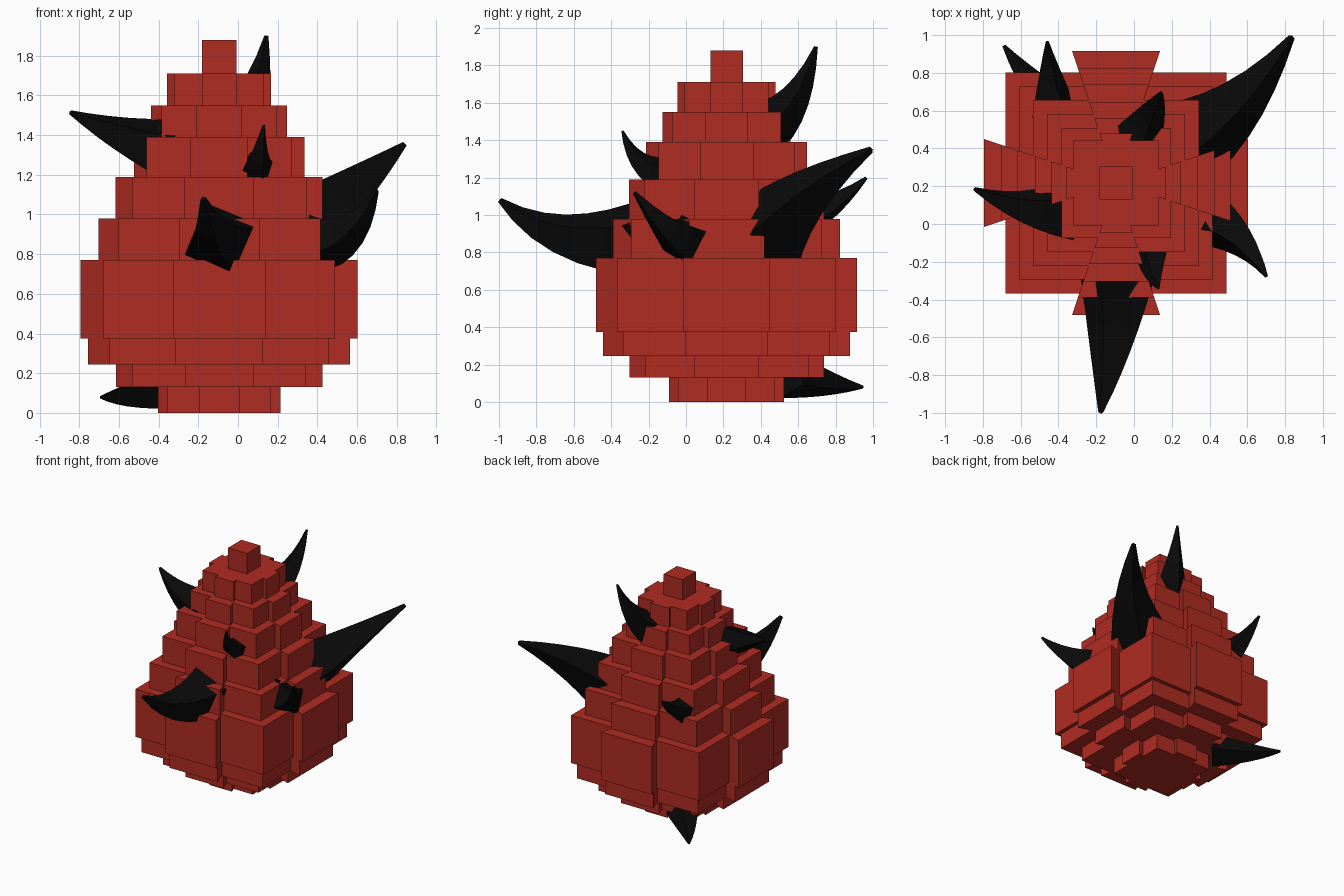
import bpy, bmesh, math
from mathutils import Vector, Matrix

if "Cube" in bpy.data.objects:
    bpy.data.objects.remove(bpy.data.objects["Cube"])


def material(name, rgb):
    m = bpy.data.materials.new(name)
    m.diffuse_color = (*rgb, 1)
    m.use_nodes = True
    m.node_tree.nodes["Principled BSDF"].inputs["Base Color"].default_value = m.diffuse_color
    return m


RED = material("brick red", (0.43, 0.025, 0.016))
BLACK = material("horn black", (0.003, 0.003, 0.003))
CX, CY, FLARE = -0.095, 0.217, 0.333


def finish(bm, name, mat):
    bmesh.ops.recalc_face_normals(bm, faces=bm.faces)
    me = bpy.data.meshes.new(name)
    bm.to_mesh(me)
    bm.free()
    me.materials.append(mat)
    ob = bpy.data.objects.new(name, me)
    bpy.context.collection.objects.link(ob)
    return ob


def tier(name, z0, z1, outer, square):
    """Square slab with a flared wedge block standing out of each side."""
    bm = bmesh.new()
    side = [(square, -square)]
    if outer > square:
        side += [(square, -FLARE * square), (outer, -FLARE * outer),
                 (outer, FLARE * outer), (square, FLARE * square)]
    ring = []
    for q in range(4):
        rot = Matrix.Rotation(q * math.pi / 2, 3, 'Z')
        for x, y in side:
            ring.append(bm.verts.new(rot @ Vector((x, y, 0)) + Vector((CX, CY, z0))))
    base = bm.faces.new(ring)
    top = bmesh.ops.extrude_face_region(bm, geom=[base], use_keep_orig=True)
    verts = [g for g in top['geom'] if isinstance(g, bmesh.types.BMVert)]
    bmesh.ops.translate(bm, verts=verts, vec=(0, 0, z1 - z0))
    finish(bm, name, RED)


def horn(name, base, bend, tip, radius, roll=22, steps=6, sides=4):
    """Four-sided tapering horn swept along a quadratic curve."""
    p0, p1, p2 = Vector(base), Vector(bend), Vector(tip)
    bm = bmesh.new()
    rings, prev = [], None
    for i in range(steps + 1):
        t = i / steps
        p = p0 * (1 - t) ** 2 + p1 * 2 * t * (1 - t) + p2 * t * t
        tan = ((p1 - p0) * (1 - t) + (p2 - p1) * t).normalized()
        if prev is None:
            u = tan.cross(Vector((0, 0, 1))).normalized()
            u.rotate(Matrix.Rotation(math.radians(roll), 3, tan))
        else:
            u.rotate(prev.rotation_difference(tan))
        prev = tan.copy()
        v = tan.cross(u)
        r = radius * (1 - 0.93 * t)
        rings.append([bm.verts.new(p + r * (u * math.cos(a) + v * math.sin(a)))
                      for a in (2 * math.pi * k / sides for k in range(sides))])
    for a, b in zip(rings, rings[1:]):
        for k in range(sides):
            n = (k + 1) % sides
            bm.faces.new((a[k], a[n], b[n], b[k]))
    bm.faces.new(rings[0])
    bm.faces.new(rings[-1])
    finish(bm, name, BLACK)


# Stepped body: bottom z, top z, wedge reach, square half width
tiers = [(0.00, 0.13, 0.308, 0.26), (0.13, 0.245, 0.52, 0.437),
         (0.245, 0.375, 0.66, 0.553), (0.375, 0.77, 0.698, 0.585),
         (0.77, 0.98, 0.607, 0.51), (0.98, 1.19, 0.522, 0.44),
         (1.19, 1.39, 0.43, 0.365), (1.39, 1.55, 0.343, 0.29),
         (1.55, 1.71, 0.262, 0.225), (1.71, 1.88, 0.087, 0.087)]
for i, t in enumerate(tiers):
    tier(f"body_tier_{i + 1}", *t)

# Horns: base, bend, tip, base radius
horn("front_horn", (-0.09, -0.28, 0.87), (-0.12, -0.72, 0.83), (-0.175, -0.995, 1.08), 0.21)
horn("back_right_horn", (0.29, 0.45, 0.89), (0.59, 0.60, 1.12), (0.835, 0.99, 1.35), 0.25)
horn("back_left_horn", (-0.42, 0.59, 0.98), (-0.45, 0.78, 1.02), (-0.46, 0.965, 1.20), 0.13)
horn("bottom_horn", (-0.35, 0.55, 0.14), (-0.57, 0.77, 0.085), (-0.69, 0.945, 0.08), 0.13)
horn("top_horn", (0.0, 0.43, 1.47), (0.10, 0.61, 1.58), (0.143, 0.695, 1.90), 0.15)
horn("left_horn", (-0.34, 0.07, 1.33), (-0.60, 0.06, 1.40), (-0.845, 0.185, 1.515), 0.17)
horn("small_front_horn", (0.09, -0.13, 1.22), (0.10, -0.28, 1.26), (0.13, -0.34, 1.45), 0.10)
horn("right_horn", (0.39, 0.03, 0.85), (0.60, -0.07, 0.86), (0.70, -0.275, 1.12), 0.16)
